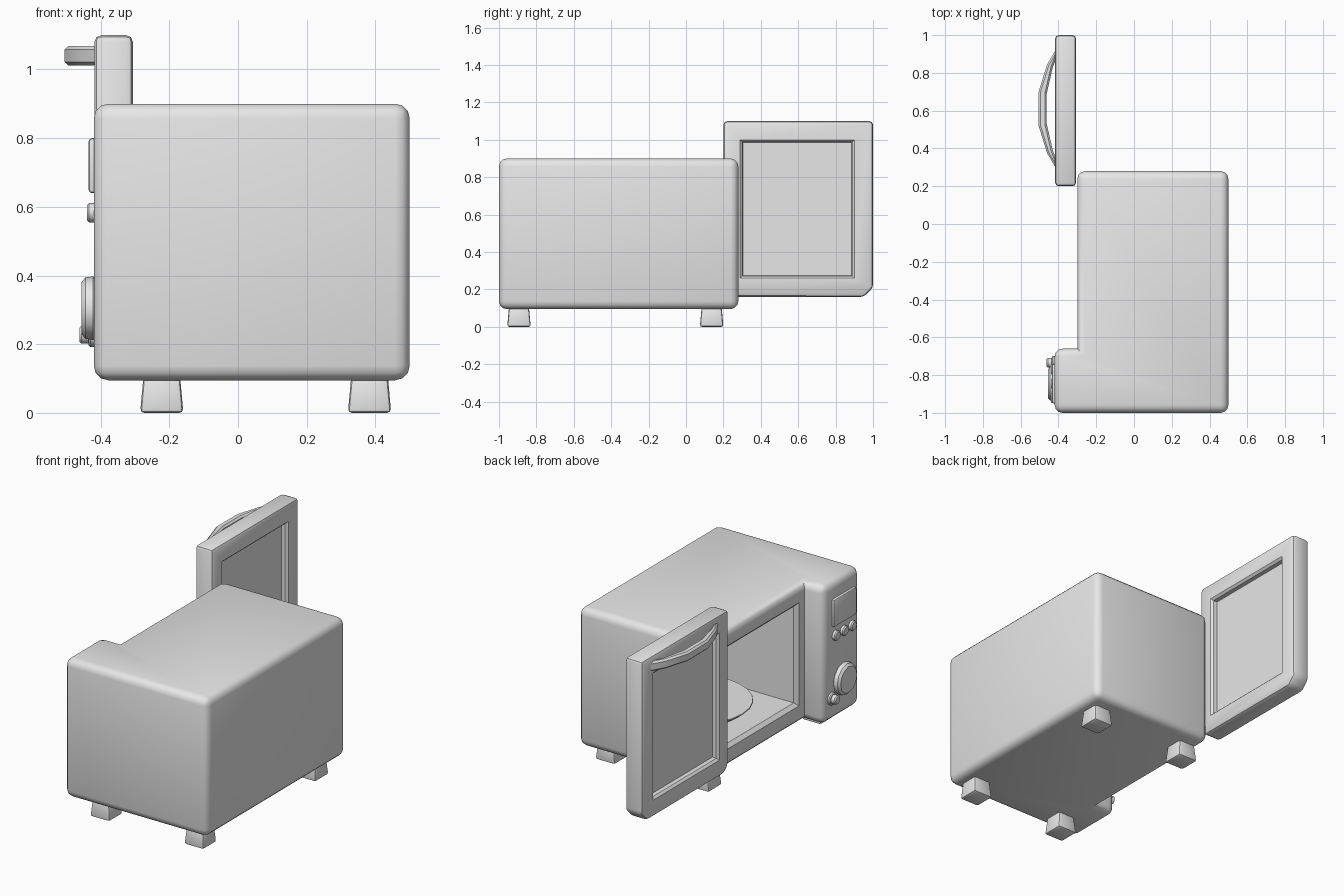
import bpy, bmesh, math
from mathutils import Matrix, Vector

if "Cube" in bpy.data.objects:
    bpy.data.objects.remove(bpy.data.objects["Cube"], do_unlink=True)

grey = bpy.data.materials.new("plain_grey")
grey.use_nodes = True
grey.diffuse_color = (0.8, 0.8, 0.8, 1)
grey.node_tree.nodes["Principled BSDF"].inputs["Base Color"].default_value = (0.8, 0.8, 0.8, 1)


def finish(bm, name, bevel=0.0, segments=2):
    """Bevel the sharp convex edges and turn the mesh into a smooth-shaded object."""
    bmesh.ops.recalc_face_normals(bm, faces=bm.faces)
    if bevel:
        sharp = [e for e in bm.edges if e.is_convex and e.calc_face_angle() > math.radians(40)]
        bmesh.ops.bevel(bm, geom=sharp, offset=bevel, segments=segments,
                        profile=0.5, affect='EDGES', clamp_overlap=True)
    mesh = bpy.data.meshes.new(name)
    bm.to_mesh(mesh)
    bm.free()
    obj = bpy.data.objects.new(name, mesh)
    bpy.context.collection.objects.link(obj)
    mesh.materials.append(grey)
    activate(obj)
    bpy.ops.object.shade_smooth_by_angle(angle=math.radians(35))
    return obj


def activate(obj):
    bpy.ops.object.select_all(action='DESELECT')
    obj.select_set(True)
    bpy.context.view_layer.objects.active = obj


def prism(name, points, direction, bevel=0.0, segments=2):
    """Extrude a flat outline along a direction."""
    bm = bmesh.new()
    face = bm.faces.new([bm.verts.new(p) for p in points])
    ext = bmesh.ops.extrude_face_region(bm, geom=[face])
    verts = [v for v in ext["geom"] if isinstance(v, bmesh.types.BMVert)]
    bmesh.ops.translate(bm, vec=Vector(direction), verts=verts)
    return finish(bm, name, bevel, segments)


def loft(name, rings, bevel=0.0):
    """Join rectangles (x, y0, y1, z0, z1) into one closed solid."""
    bm = bmesh.new()
    loops = [[bm.verts.new(p) for p in ((x, a, c), (x, b, c), (x, b, d), (x, a, d))]
             for x, a, b, c, d in rings]
    for low, high in zip(loops, loops[1:]):
        for i in range(4):
            j = (i + 1) % 4
            bm.faces.new((low[i], low[j], high[j], high[i]))
    bm.faces.new(loops[0])
    bm.faces.new(loops[-1][::-1])
    return finish(bm, name, bevel)


def cut(obj, cutter):
    """Subtract the cutter and remove it."""
    cutter.hide_render = True
    mod = obj.modifiers.new("opening", 'BOOLEAN')
    mod.operation = 'DIFFERENCE'
    mod.solver = 'EXACT'
    mod.object = cutter
    activate(obj)
    bpy.ops.object.modifier_apply(modifier=mod.name)
    bpy.data.objects.remove(cutter, do_unlink=True)
    bpy.ops.object.shade_smooth_by_angle(angle=math.radians(35))


def disc(name, centre, r1, r2, depth, axis, sides, bevel=0.0):
    """Tapered disc whose base sits at the centre, pointing along axis."""
    bm = bmesh.new()
    bmesh.ops.create_cone(bm, cap_ends=True, segments=sides, radius1=r1, radius2=r2, depth=depth)
    turn = Vector((0, 0, 1)).rotation_difference(Vector(axis)).to_matrix().to_4x4()
    place = Matrix.Translation(Vector(centre) + Vector(axis) * depth / 2)
    bmesh.ops.transform(bm, matrix=place @ turn, verts=bm.verts)
    return finish(bm, name, bevel, 1)


# Housing: L-shaped plan with the control column standing proud
plan = [(0.5, -1), (0.5, 0.28), (-0.3, 0.28), (-0.3, -0.66), (-0.42, -0.66), (-0.42, -1)]
housing = prism("housing", [(x, y, 0.095) for x, y in plan], (0, 0, 0.805), 0.042, 3)

# Cooking cavity with a sloped lip
cut(housing, loft("cavity_cutter", [
    (-0.34, -0.62, 0.22, 0.19, 0.81),
    (-0.30, -0.61, 0.21, 0.20, 0.80),
    (-0.28, -0.59, 0.19, 0.22, 0.78),
    (0.42, -0.59, 0.19, 0.22, 0.78)]))

# Turntable
disc("turntable_hub", (0.09, -0.2, 0.21), 0.06, 0.06, 0.05, (0, 0, 1), 16)
disc("turntable_plate", (0.09, -0.2, 0.25), 0.27, 0.32, 0.04, (0, 0, 1), 24, 0.008)

# Feet
for side, x in (("left", 0.383), ("right", -0.222)):
    for end, y in (("front", -0.893), ("back", 0.137)):
        bm = bmesh.new()
        bmesh.ops.create_cube(bm, size=1)
        for v in bm.verts:
            half = 0.063 if v.co.z < 0 else 0.053
            v.co = (x + math.copysign(half, v.co.x), y + math.copysign(half, v.co.y),
                    0 if v.co.z < 0 else 0.11)
        finish(bm, f"{end}_{side}_foot", 0.012)

# Open door with clipped lower corners and a recessed pane on both faces
outline = [(0.2, 1.1), (0.2, 0.2), (0.24, 0.16), (0.95, 0.16), (1.0, 0.21), (1.0, 1.1)]
door = prism("door", [(-0.418, y, z) for y, z in outline], (0.112, 0, 0), 0.02, 2)
for face_x, inward in ((-0.418, 1), (-0.306, -1)):
    rings = [(face_x + inward * d, 0.29 + s, 0.9 - s, 0.26 + s, 1.0 - s)
             for d, s in ((-0.02, 0), (0, 0), (0.012, 0.012), (0.035, 0.014))]
    cut(door, loft("pane_cutter", rings))

# Bowed door handle
outer = [(-0.41, 0.29), (-0.46, 0.375), (-0.505, 0.52), (-0.505, 0.70), (-0.46, 0.845), (-0.41, 0.93)]
inner = [(-0.41, 0.88), (-0.43, 0.83), (-0.462, 0.69), (-0.462, 0.53), (-0.43, 0.39), (-0.41, 0.34)]
prism("door_handle", [(x, y, 1.012) for x, y in outer + inner], (0, 0, 0.056), 0.01, 1)

# Control column: display, buttons, dial and knob
loft("display", [(-0.41, -0.95, -0.74, 0.64, 0.80), (-0.435, -0.95, -0.74, 0.64, 0.80)], 0.01)
out = (-1, 0, 0)
for i in range(3):
    disc(f"button_{i + 1}", (-0.41, -0.77 - 0.075 * i, 0.583), 0.028, 0.028, 0.03, out, 12, 0.006)
disc("dial", (-0.41, -0.845, 0.305), 0.094, 0.088, 0.046, out, 12, 0.012)
disc("knob_base", (-0.41, -0.735, 0.228), 0.036, 0.036, 0.025, out, 12, 0.005)
disc("knob_cap", (-0.43, -0.735, 0.228), 0.026, 0.026, 0.032, out, 12, 0.006)
